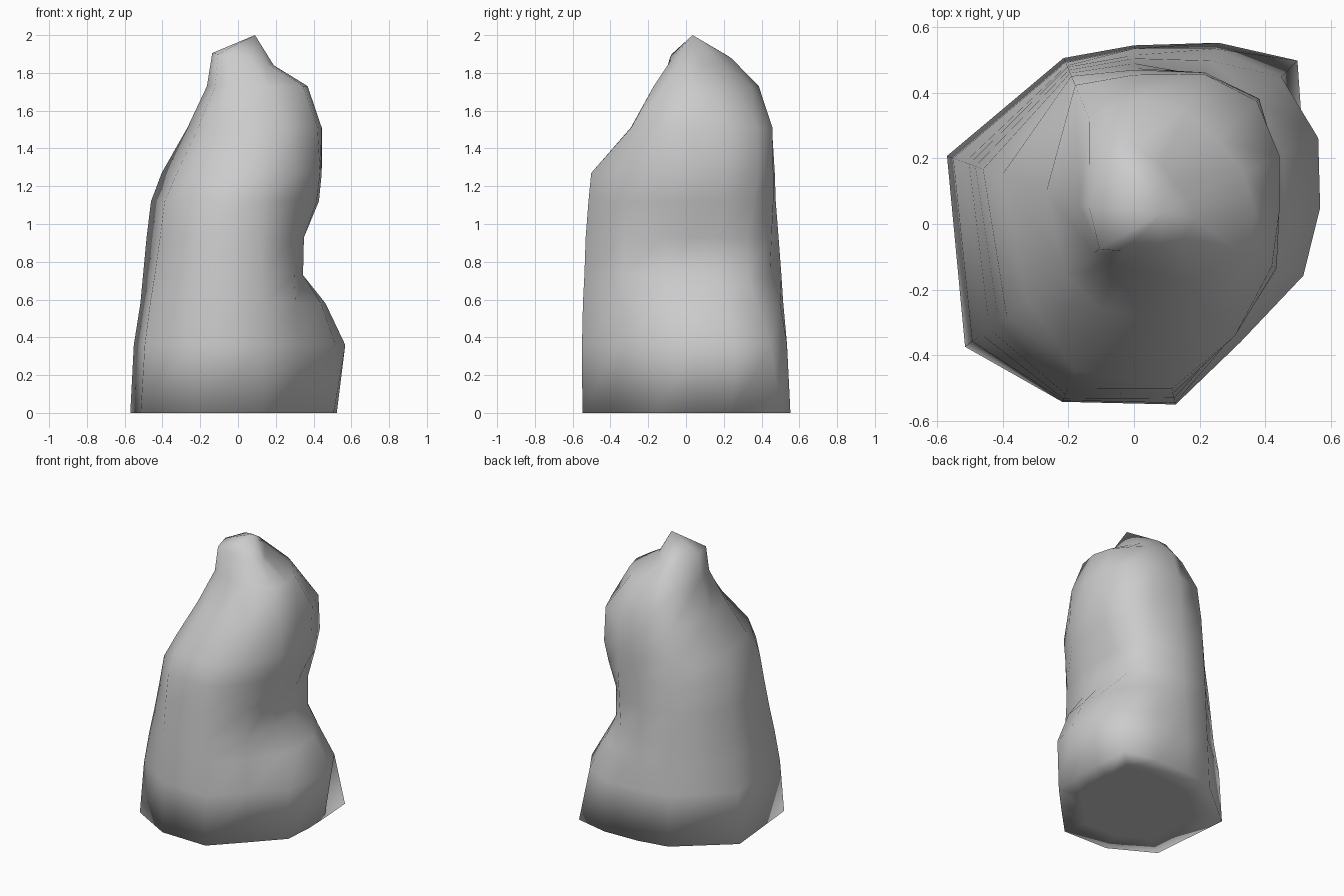
import bpy, bmesh
from math import radians, cos, sin

# Directions of the vertical ridges, shared by every contour
ANGLES = [5, 25, 45, 65, 90, 113, 160, 216, 248, 283, 312, 343]

# Horizontal contours: height, then radius along each ridge
CONTOURS = [
    (0.00, .525, .57, .705, .61, .545, .55, .607, .637, .583, .563, .475, .53),
    (0.36, .57, .62, .635, .59, .535, .535, .587, .61, .585, .565, .485, .54),
    (0.58, .465, .50, .53, .55, .515, .525, .55, .575, .58, .560, .455, .46),
    (0.73, .345, .37, .46, .49, .505, .52, .535, .545, .575, .552, .445, .36),
    (0.93, .35, .38, .46, .50, .49, .51, .515, .51, .56, .545, .44, .365),
    (1.12, .43, .46, .51, .51, .475, .50, .49, .48, .54, .53, .45, .435),
    (1.27, .445, .48, .54, .51, .47, .49, .43, .40, .48, .515, .46, .455),
    (1.51, .445, .49, .53, .505, .455, .46, .285, .26, .28, .30, .39, .44),
    (1.73, .37, .37, .36, .38, .385, .35, .175, .15, .14, .15, .23, .36),
    (1.878, .19, .18, .18, .20, .24, .23, .145, .13, .09, .085, .11, .16),
]
TOP_TILT = -0.2   # the highest contour slopes down to the right

bm = bmesh.new()
rings = []
for k, (z, *radii) in enumerate(CONTOURS):
    tilt = TOP_TILT if k == len(CONTOURS) - 1 else 0
    ring = []
    for a, r in zip(ANGLES, radii):
        x, y = r * cos(radians(a)), r * sin(radians(a))
        ring.append(bm.verts.new((x, y, z + tilt * x)))
    rings.append(ring)

# Inner ring of the flat underside
rings.insert(0, [bm.verts.new((v.co.x * .7, v.co.y * .7, 0)) for v in rings[0]])

# Rock sides
n = len(ANGLES)
for low, high in zip(rings, rings[1:]):
    for i in range(n):
        j = (i + 1) % n
        bm.faces.new((low[i], low[j], high[j], high[i]))

# Peak and underside
peak = bm.verts.new((0.09, 0.035, 2.0))
for i in range(n):
    bm.faces.new((rings[-1][i], rings[-1][(i + 1) % n], peak))
bm.faces.new(rings[0][::-1])
bmesh.ops.recalc_face_normals(bm, faces=bm.faces[:])

mesh = bpy.data.meshes.new("standing_rock")
bm.to_mesh(mesh)
bm.free()
mesh.polygons.foreach_set("use_smooth", [True] * len(mesh.polygons))
rock = bpy.data.objects.new("standing_rock", mesh)
bpy.context.collection.objects.link(rock)
